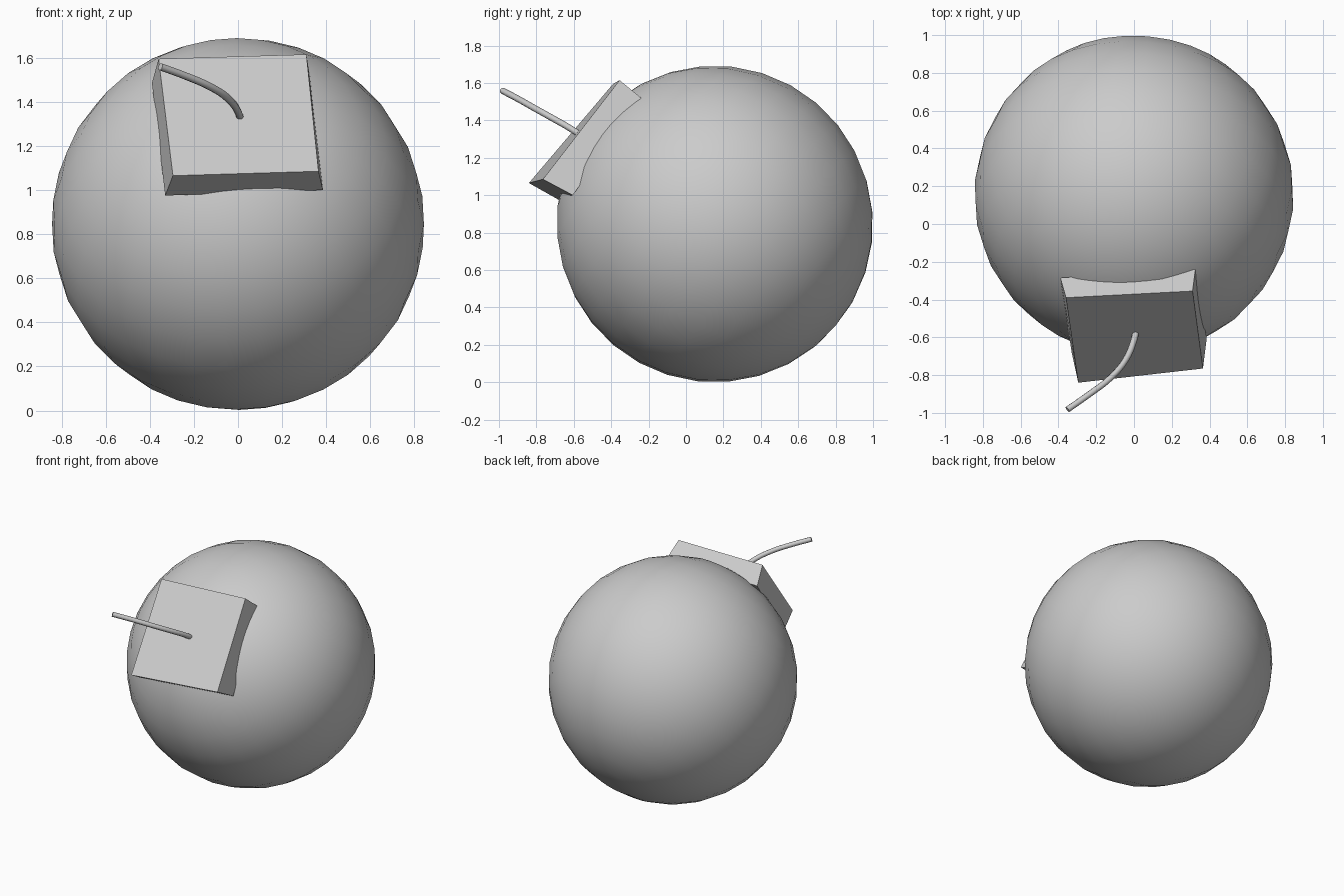
import bpy, bmesh, math
from mathutils import Vector

if "Cube" in bpy.data.objects:
    bpy.data.objects.remove(bpy.data.objects["Cube"])

# Round body, its pole tilted towards the cap
bpy.ops.mesh.primitive_uv_sphere_add(segments=32, ring_count=16, radius=0.846,
                                     location=(0, 0.154, 0.846),
                                     rotation=(math.radians(50), 0, math.radians(-5)))
body = bpy.context.object
body.name = "round_body"
bpy.ops.object.shade_smooth()

# Square cap, slightly flared where it sinks into the body
outer = [(-0.36, -0.39, 1.595), (0.31, -0.355, 1.615),
         (0.365, -0.765, 1.085), (-0.295, -0.84, 1.065)]
inner = [(-0.39, -0.285, 1.485), (0.325, -0.24, 1.52),
         (0.385, -0.605, 1.0), (-0.33, -0.68, 0.975)]
bm = bmesh.new()
o = [bm.verts.new(p) for p in outer]
i = [bm.verts.new(p) for p in inner]
bm.faces.new(o)
bm.faces.new(i[::-1])
for k in range(4):
    n = (k + 1) % 4
    bm.faces.new((o[k], i[k], i[n], o[n]))
bmesh.ops.recalc_face_normals(bm, faces=bm.faces)
mesh = bpy.data.meshes.new("square_cap")
bm.to_mesh(mesh)
bm.free()
bpy.context.collection.objects.link(bpy.data.objects.new("square_cap", mesh))

# Curved fuse
path = [(0.015, -0.54, 1.305), (0.0, -0.615, 1.355), (-0.045, -0.72, 1.415),
        (-0.125, -0.815, 1.468), (-0.235, -0.9, 1.516), (-0.352, -0.982, 1.559)]
curve = bpy.data.curves.new("fuse", 'CURVE')
curve.dimensions = '3D'
curve.bevel_depth = 0.017
curve.bevel_resolution = 2
curve.use_fill_caps = True
curve.resolution_u = 4
sp = curve.splines.new('BEZIER')
sp.bezier_points.add(len(path) - 1)
for bp, p in zip(sp.bezier_points, path):
    bp.co = Vector(p)
    bp.handle_left_type = bp.handle_right_type = 'AUTO'
fuse = bpy.data.objects.new("fuse", curve)
bpy.context.collection.objects.link(fuse)
bpy.ops.object.select_all(action='DESELECT')
fuse.select_set(True)
bpy.context.view_layer.objects.active = fuse
bpy.ops.object.convert(target='MESH')
bpy.ops.object.shade_smooth_by_angle(angle=math.radians(50))
